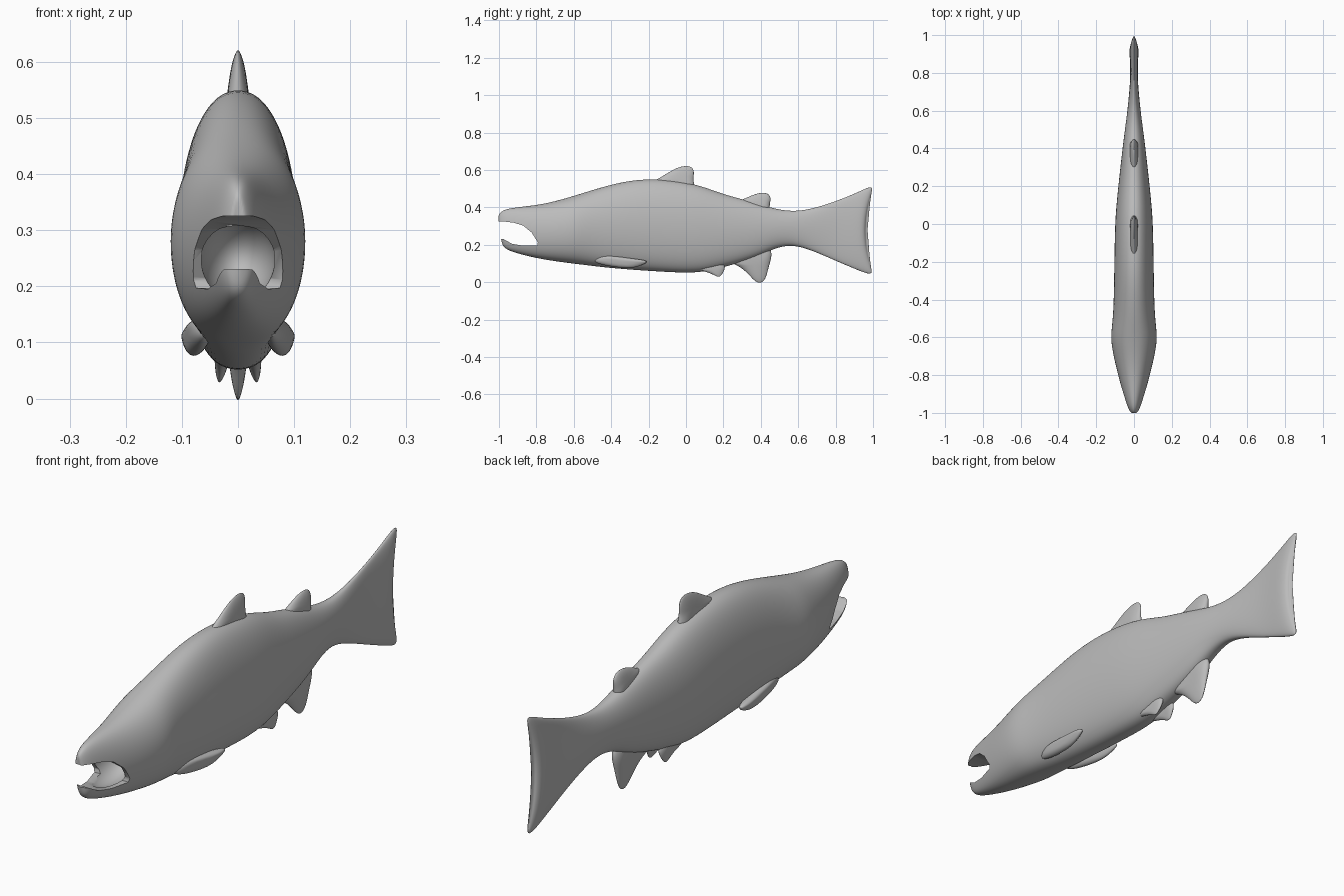
import bpy, bmesh
from math import sin, cos, pi
from mathutils import Vector

if "Cube" in bpy.data.objects:
    bpy.data.objects.remove(bpy.data.objects["Cube"])

grey = bpy.data.materials.new("dark_grey")
grey.diffuse_color = (.5, .5, .5, 1)
grey.use_nodes = True
grey.node_tree.nodes["Principled BSDF"].inputs["Base Color"].default_value = grey.diffuse_color


def make(name, verts, faces, level=2):
    mesh = bpy.data.meshes.new(name)
    mesh.from_pydata(verts, [], faces)
    mesh.materials.append(grey)
    bm = bmesh.new()
    bm.from_mesh(mesh)
    bmesh.ops.recalc_face_normals(bm, faces=bm.faces)
    bm.to_mesh(mesh)
    bm.free()
    ob = bpy.data.objects.new(name, mesh)
    bpy.context.collection.objects.link(ob)
    if level:
        mod = ob.modifiers.new("smooth", 'SUBSURF')
        mod.levels = mod.render_levels = level
        apply(ob, mod)
    return ob


def activate(ob):
    bpy.ops.object.select_all(action='DESELECT')
    ob.select_set(True)
    bpy.context.view_layer.objects.active = ob


def apply(ob, mod):
    activate(ob)
    bpy.ops.object.modifier_apply(modifier=mod.name)


def smooth(ob):
    activate(ob)
    bpy.ops.object.shade_smooth_by_angle(angle=0.8)


def bridge(rings, n):
    faces = [(r * n + i, r * n + (i + 1) % n, (r + 1) * n + (i + 1) % n, (r + 1) * n + i)
             for r in range(rings - 1) for i in range(n)]
    return faces + [tuple(range(n)), tuple(range((rings - 1) * n, rings * n))]


# Body and tail: y, belly z, back z, half width
stations = [
    (-1.004, .235, .350, .008), (-1.00, .212, .366, .018), (-.975, .182, .387, .034),
    (-.92, .158, .399, .052), (-.80, .128, .411, .083), (-.70, .112, .432, .107),
    (-.61, .100, .458, .122), (-.54, .092, .480, .115), (-.45, .080, .508, .107),
    (-.30, .067, .546, .104), (-.15, .057, .553, .102), (0, .049, .535, .099),
    (.10, .055, .508, .092), (.20, .080, .470, .082), (.30, .108, .444, .071),
    (.40, .143, .415, .060), (.48, .185, .391, .050), (.57, .201, .377, .038),
    (.67, .172, .390, .027), (.80, .114, .432, .017), (.90, .064, .480, .024),
    (.94, .042, .510, .023), (.957, .048, .508, .011), (.957, .10, .46, .004)]
N = 24
verts = []
for y, lo, hi, w in stations:
    for i in range(N):
        a = 2 * pi * i / N
        c, s = cos(a), sin(a)
        z = (lo + hi) / 2 + (hi - lo) / 2 * s * 1.01
        # fuller belly than back
        x = w * 1.02 * (1 if c > 0 else -1) * abs(c) ** (.92 if s > 0 else .8)
        # forked trailing edge of the tail, lower jaw slightly shorter than snout
        fork = max(0, (y - .75) / .2) ** 2 * .042 * ((z - .275) / .235) ** 2
        jaw = .015 if y < -.99 and s < 0 else 0
        verts.append((x, y + fork + jaw, z))
body = make("body", verts, bridge(len(stations), N))

# Mouth opening cut through the head
gape = [(-1.1, .328), (-.98, .325), (-.92, .318), (-.87, .302), (-.825, .265), (-.792, .212),
        (-.795, .197), (-.87, .195), (-.93, .205), (-.975, .230), (-1.1, .24)]
cut_a = make("mouth_cutter", [(x, y, z) for x in (-.3, .3) for y, z in gape],
             bridge(2, len(gape)), 0)

# Throat cavity hollowed between the cheeks
bpy.ops.mesh.primitive_uv_sphere_add(segments=32, ring_count=20, location=(0, -.80, .25))
cut_b = bpy.context.object
cut_b.name = "throat_cutter"
cut_b.scale = (.066, .135, .076)
cut_b.data.materials.append(grey)
bpy.context.view_layer.update()
for cutter in (cut_a, cut_b):
    cutter.hide_render = True
    mod = body.modifiers.new("cut", 'BOOLEAN')
    mod.operation, mod.solver, mod.object = 'DIFFERENCE', 'EXACT', cutter
    apply(body, mod)
    bpy.data.objects.remove(cutter)
smooth(body)


def fin(name, outline, thick, root, tip, place=lambda y, z: 0, side=1):
    """Pillow-shaped fin from a (y, z) outline, thinning from root z to tip z."""
    n = len(outline)
    mid = sum((Vector(p) for p in outline), Vector((0, 0))) / n
    verts = []
    for x, k in ((-1, .55), (-.6, .9), (0, 1.05), (.6, .9), (1, .55)):
        for p in outline:
            y, z = mid + (Vector(p) - mid) * k
            t = min(1, max(0, (z - root) / (tip - root)))
            verts.append((side * (x * thick * (1 - .65 * t) + place(y, z)), y, z))
    smooth(make(name, verts, bridge(5, n)))


# Fins on the centre line
fin("dorsal_fin", [(-.20, .525), (-.15, .552), (-.10, .582), (-.05, .612), (0, .624),
                   (.035, .616), (.045, .585), (.036, .548), (.05, .51), (.04, .46), (-.1, .47)],
    .024, .52, .62)
fin("adipose_fin", [(.27, .43), (.31, .445), (.36, .468), (.40, .479), (.44, .476), (.456, .45),
                    (.445, .41), (.45, .37), (.35, .36)], .027, .40, .48)
fin("anal_fin", [(.22, .11), (.27, .093), (.32, .06), (.36, .012), (.392, -.010), (.427, .012),
                 (.44, .08), (.465, .15), (.44, .21), (.32, .19)], .026, .13, .01)

# Paired fins
for side, label in ((1, "left"), (-1, "right")):
    fin(label + "_pectoral_fin",
        [(-.50, .112), (-.45, .092), (-.37, .079), (-.29, .073), (-.235, .090), (-.195, .113),
         (-.25, .122), (-.33, .132), (-.42, .145), (-.48, .14)],
        .026, .15, .03, lambda y, z: .077 + .1 * (y + .33), side)
    fin(label + "_pelvic_fin",
        [(.05, .07), (.10, .058), (.145, .042), (.175, .022), (.195, .043), (.215, .085),
         (.19, .12), (.09, .12)],
        .017, .08, .03, lambda y, z: .033 - .12 * (z - .03), side)
